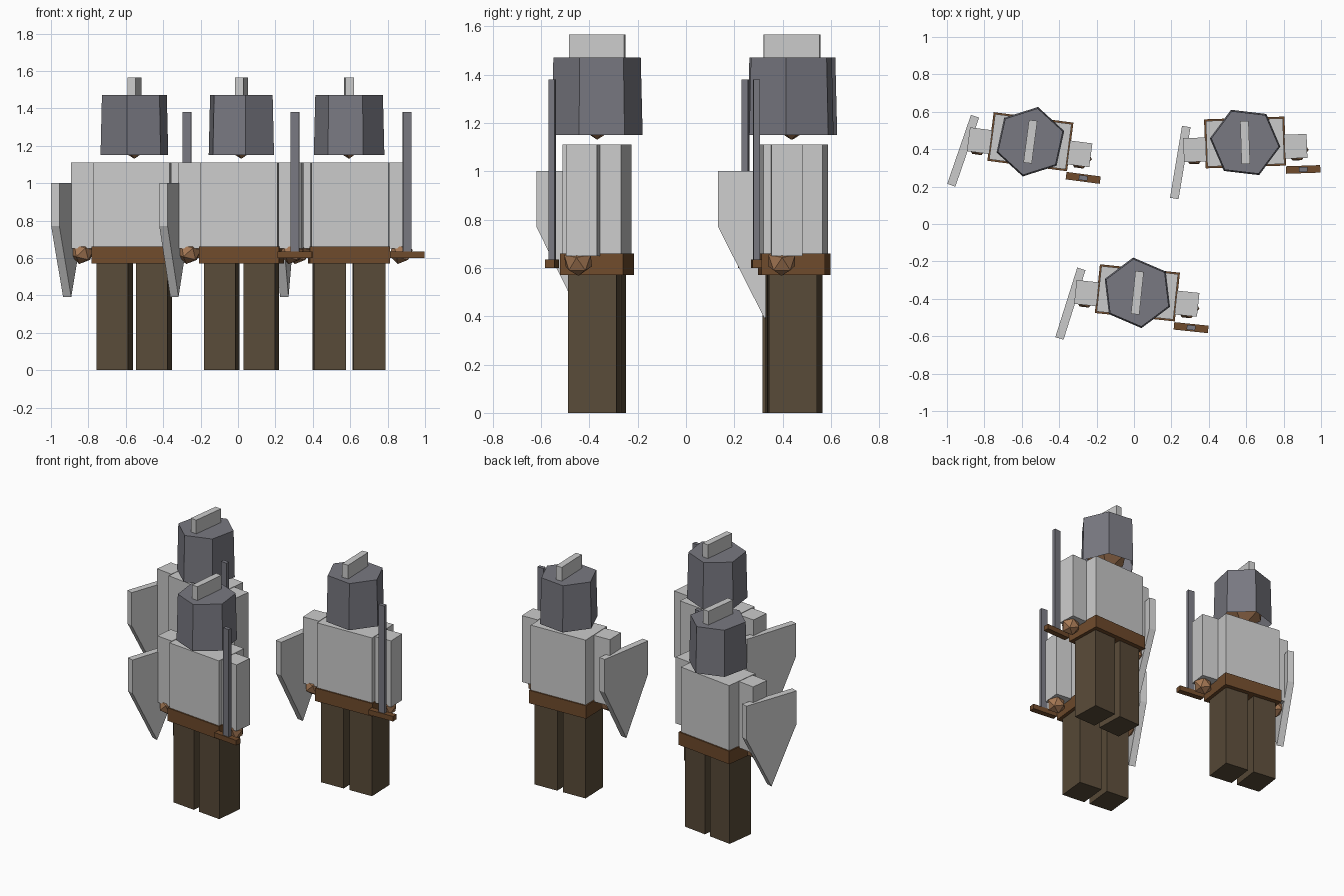
import bpy, bmesh
from math import radians
from mathutils import Matrix

if "Cube" in bpy.data.objects:
    bpy.data.objects.remove(bpy.data.objects["Cube"])


def material(name, rgb):
    m = bpy.data.materials.new(name)
    m.diffuse_color = (*rgb, 1)
    m.use_nodes = True
    m.node_tree.nodes["Principled BSDF"].inputs["Base Color"].default_value = m.diffuse_color
    return m


CLOTH = material("dark_cloth", (0.10, 0.07, 0.04))
LEATHER = material("leather", (0.16, 0.07, 0.025))
SKIN = material("skin", (0.38, 0.19, 0.09))
STEEL = material("steel", (0.19, 0.19, 0.22))


def finish(name, bm, frame, mat=None):
    bmesh.ops.recalc_face_normals(bm, faces=bm.faces)
    me = bpy.data.meshes.new(name)
    bm.to_mesh(me)
    bm.free()
    ob = bpy.data.objects.new(name, me)
    ob.matrix_world = frame
    if mat:
        me.materials.append(mat)
    bpy.context.collection.objects.link(ob)


def box(name, frame, x, y, z0, z1, sx, sy, mat=None):
    bm = bmesh.new()
    bmesh.ops.create_cube(bm, size=1, matrix=Matrix.Translation((x, y, (z0 + z1) / 2))
                          @ Matrix.Diagonal((sx, sy, z1 - z0, 1)))
    finish(name, bm, frame, mat)


def ball(name, frame, x, y, z, r, tilt=0):
    bm = bmesh.new()
    bmesh.ops.create_icosphere(bm, subdivisions=1, radius=r, matrix=Matrix.Translation((x, y, z))
                               @ Matrix.Rotation(radians(tilt), 4, 'Y'))
    finish(name, bm, frame, SKIN)


def helmet(frame, turn):
    # six-sided open-bottomed shell, slightly tapered
    bm = bmesh.new()
    bmesh.ops.create_cone(bm, cap_ends=True, segments=6, radius1=0.19, radius2=0.182, depth=0.32,
                          matrix=Matrix.Translation((0, 0, 1.31)) @ Matrix.Rotation(radians(turn), 4, 'Z'))
    bottom = [f for f in bm.faces if all(v.co.z < 1.2 for v in f.verts)]
    bmesh.ops.delete(bm, geom=bottom, context='FACES_ONLY')
    finish("helmet", bm, frame, STEEL)


def shield(frame):
    # pentagonal outline extruded through its thickness
    bm = bmesh.new()
    outline = [(-0.195, 1.0), (0.195, 1.0), (0.195, 0.77), (0, 0.39), (-0.195, 0.77)]
    face = bm.faces.new([bm.verts.new((-0.023, y, z)) for y, z in outline])
    ext = bmesh.ops.extrude_face_region(bm, geom=[face], use_keep_orig=True)
    bmesh.ops.translate(bm, vec=(0.046, 0, 0),
                        verts=[v for v in ext['geom'] if isinstance(v, bmesh.types.BMVert)])
    place = Matrix.Translation((-0.35, -0.095, 0)) @ Matrix.Rotation(radians(-11.5), 4, 'Z')
    finish("shield", bm, frame @ place)


def soldier(x, y, turn, helmet_turn):
    f = Matrix.Translation((x, y, 0)) @ Matrix.Rotation(radians(turn), 4, 'Z')
    # body
    box("torso", f, 0, 0, 0.62, 1.11, 0.412, 0.244)
    box("belt", f, 0, 0, 0.57, 0.66, 0.43, 0.262, LEATHER)
    # paired limbs
    for s in (-1, 1):
        box("leg", f, s * 0.106, 0, 0, 0.58, 0.17, 0.2, CLOTH)
        box("arm", f, s * 0.27, -0.03, 0.65, 1.11, 0.12, 0.128)
        ball("hand", f, s * 0.275, -0.05, 0.63, 0.065, 15)
    # head and helmet
    ball("head", f, 0, 0, 1.285, 0.155)
    helmet(f, helmet_turn - turn)
    box("helmet_crest", f, 0, 0, 1.45, 1.565, 0.045, 0.23)
    # equipment
    shield(f)
    box("sword_guard", f, 0.305, -0.155, 0.6, 0.635, 0.184, 0.04, LEATHER)
    box("sword_blade", f, 0.305, -0.155, 0.62, 1.38, 0.046, 0.026, STEEL)


soldier(-0.554, 0.44, -7.5, -12.4)
soldier(0.594, 0.436, 2, 23.3)
soldier(0.018, -0.368, -6, 6.8)
